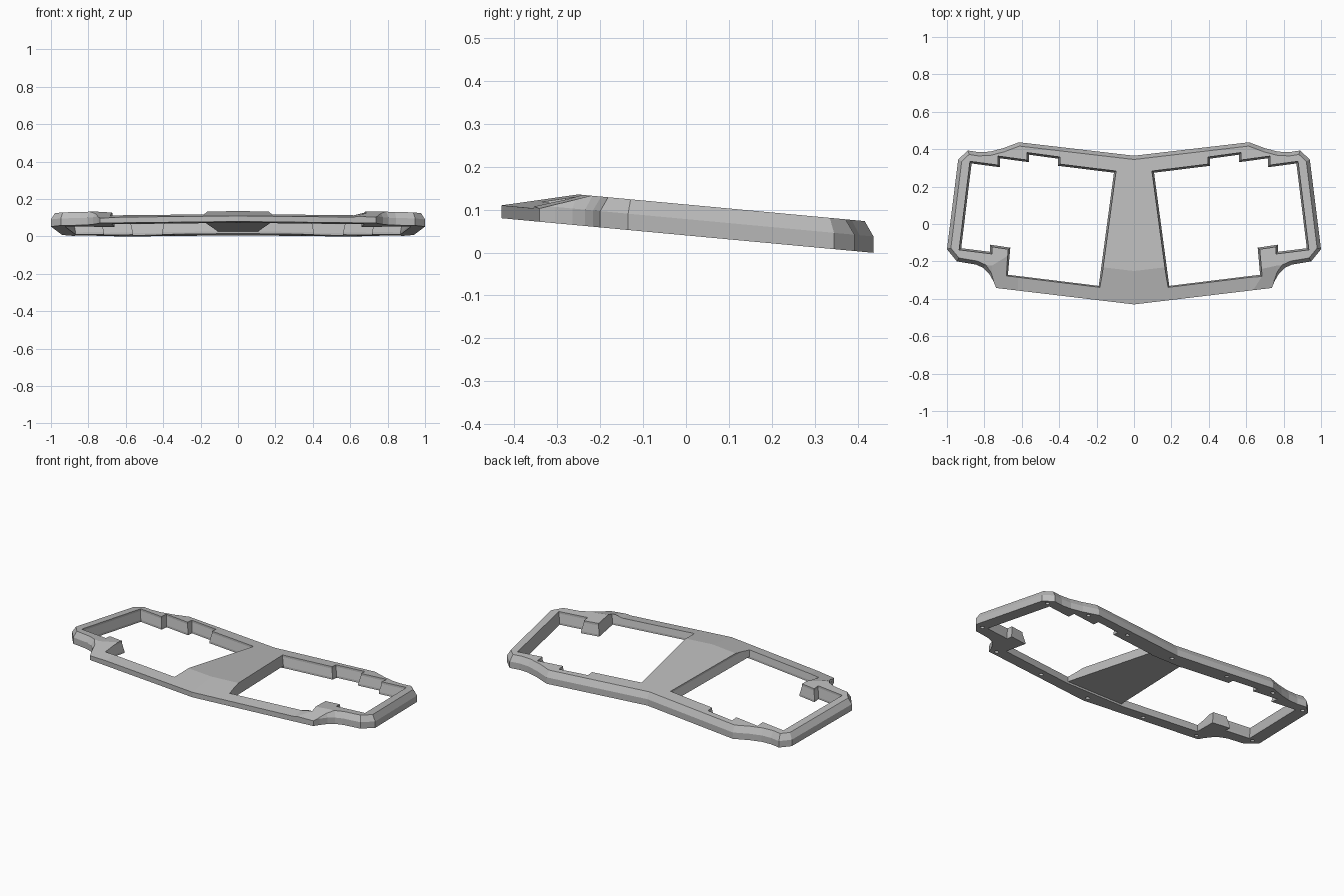
import bpy, bmesh, math
from mathutils import Vector

cube = bpy.data.objects.get("Cube")
if cube:
    bpy.data.objects.remove(cube, do_unlink=True)

THICK = 0.072     # full frame thickness
WALL = 0.038      # vertical part of the outer wall
LIP = 0.03        # thin front edge

grey = bpy.data.materials.new("warm_grey_plastic")
grey.use_nodes = True
colour = (0.5, 0.5, 0.5, 1)
grey.diffuse_color = colour
grey.node_tree.nodes["Principled BSDF"].inputs["Base Color"].default_value = colour


def tilt(x, y, h):
    """Lean the part so that the back edge rests on the ground."""
    return (x, y, h + 0.04 - 0.093 * y)


def loft(name, loops):
    """Join equal loops of (x, y, height) and cap both ends."""
    bm = bmesh.new()
    rings = [[bm.verts.new(tilt(*p)) for p in loop] for loop in loops]
    n = len(rings[0])
    for a, b in zip(rings, rings[1:]):
        for i in range(n):
            j = (i + 1) % n
            bm.faces.new((a[i], a[j], b[j], b[i]))
    bm.faces.new(rings[0][::-1])
    bm.faces.new(rings[-1])
    bmesh.ops.recalc_face_normals(bm, faces=bm.faces)
    mesh = bpy.data.meshes.new(name)
    bm.to_mesh(mesh)
    bm.free()
    mesh.materials.append(grey)
    obj = bpy.data.objects.new(name, mesh)
    bpy.context.scene.collection.objects.link(obj)
    return obj


def inset(points, amount):
    """Move a counter-clockwise outline inwards with mitred corners."""
    out = []
    for i, p in enumerate(points):
        p = Vector(p)
        u = (p - Vector(points[i - 1])).normalized()
        v = (Vector(points[(i + 1) % len(points)]) - p).normalized()
        a, b = Vector((-u.y, u.x)), Vector((-v.y, v.x))
        q = p + (a + b) * amount / (1 + a.dot(b))
        out.append((q.x, q.y))
    return out


def at(points, h):
    return [(x, y, h) for x, y in points]


def flip(points):
    return [(-x, y) for x, y in reversed(points)]


def cut(target, cutter):
    mod = target.modifiers.new("cut", 'BOOLEAN')
    mod.operation = 'DIFFERENCE'
    mod.solver = 'EXACT'
    mod.object = cutter
    bpy.context.view_layer.objects.active = target
    bpy.ops.object.modifier_apply(modifier=mod.name)
    bpy.data.objects.remove(cutter, do_unlink=True)


# Outer body with a chamfered top edge
side = [(0.737, -0.342), (0.752, -0.305), (0.775, -0.265), (0.805, -0.235),
        (0.845, -0.217), (0.947, -0.2), (1.0, -0.135), (0.94, 0.345),
        (0.888, 0.393), (0.83, 0.384), (0.77, 0.387), (0.7, 0.405), (0.615, 0.437)]
outline = [(0, -0.43)] + side + [(0, 0.365)] + flip(side)
frame = loft("case_frame", [at(outline, 0), at(outline, WALL),
                            at(inset(outline, 0.02), THICK)])

# Sloping front, steeper at the wings
sections = []
for x in (-1.2, -0.76, -0.62, 0, 0.62, 0.76, 1.2):
    edge = -0.43 + 0.119 * abs(x)
    slope = 0.235 + max(0, min(abs(x), 0.8) - 0.62) * 0.9
    low, high = LIP - 0.04 * slope, LIP + 0.3 * slope
    sections.append([(x, edge - 0.04, low), (x, edge + 0.3, high), (x, edge - 0.04, high)])
cut(frame, loft("slope_cutter", sections))

# Hollow under the centre bridge
hollow = [(-0.2, -0.33), (0.2, -0.33), (0.12, 0.27), (-0.12, 0.27)]
cut(frame, loft("bridge_cutter", [at(hollow, -0.1), at(hollow, 0.012)]))

# Stepped openings with slightly flared walls
opening = [(0.18, -0.342), (0.685, -0.28), (0.672, -0.135), (0.76, -0.122),
           (0.76, -0.16), (0.935, -0.138), (0.877, 0.335), (0.727, 0.315),
           (0.727, 0.363), (0.572, 0.342), (0.572, 0.382), (0.396, 0.358),
           (0.396, 0.32), (0.096, 0.283)]
for pts in (opening, flip(opening)):
    small = inset(pts, 0.01)
    cut(frame, loft("opening_cutter", [at(small, -0.1), at(small, 0.012),
                                       at(pts, 0.06), at(pts, 0.2)]))

# Screw holes in the underside
holes = [(0, -0.39), (0, 0.32), (0.35, 0.363), (0.65, 0.392), (0.9, 0.345),
         (0.953, -0.14), (0.705, -0.315), (0.36, -0.352)]
for hx, hy in holes:
    for s in ((1, -1) if hx else (1,)):
        ring = [(s * hx + 0.012 * math.cos(k * math.pi / 6),
                 hy + 0.012 * math.sin(k * math.pi / 6)) for k in range(12)]
        cut(frame, loft("screw_cutter", [at(ring, -0.02), at(ring, 0.02)]))
